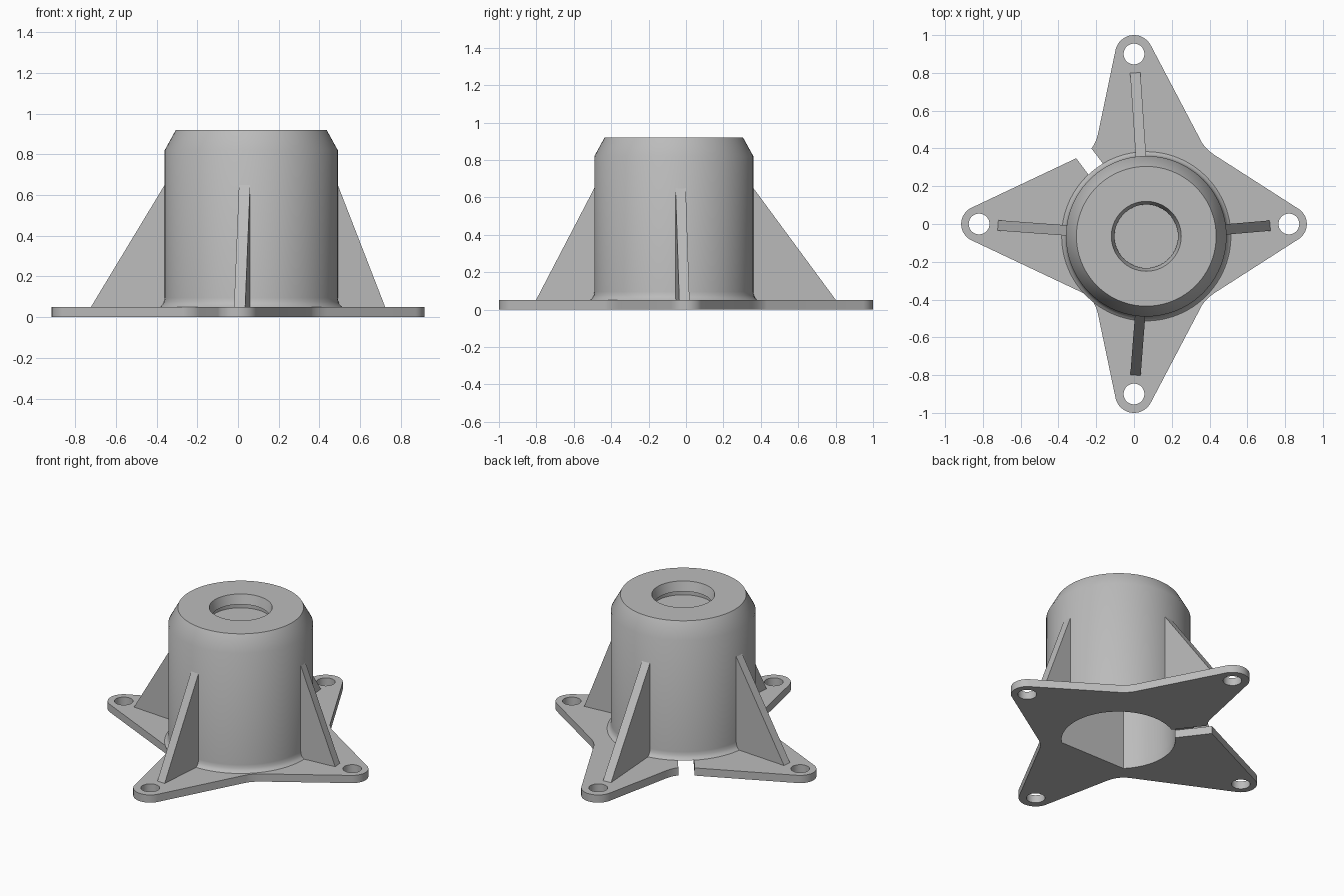
import bpy, bmesh, math
from mathutils import Vector

if "Cube" in bpy.data.objects:
    bpy.data.objects.remove(bpy.data.objects["Cube"], do_unlink=True)

CX, CY = 0.065, -0.065        # axis of the housing
THICK = 0.05                  # base plate thickness
BORE = 0.335
TIP_R = 0.095
TIPS = [(0.82, 0), (0, 0.9), (-0.82, 0), (0, -0.9)]

grey = bpy.data.materials.new("plain grey")
grey.use_nodes = True
grey.diffuse_color = (0.5, 0.5, 0.5, 1)
grey.node_tree.nodes["Principled BSDF"].inputs["Base Color"].default_value = (0.5, 0.5, 0.5, 1)


def make(name, bm):
    bmesh.ops.recalc_face_normals(bm, faces=bm.faces)
    mesh = bpy.data.meshes.new(name)
    bm.to_mesh(mesh)
    bm.free()
    mesh.materials.append(grey)
    ob = bpy.data.objects.new(name, mesh)
    bpy.context.collection.objects.link(ob)
    return ob


def prism(name, points, push):
    """Extrude a closed outline along a vector."""
    bm = bmesh.new()
    face = bm.faces.new([bm.verts.new(p) for p in points])
    out = bmesh.ops.extrude_face_region(bm, geom=[face])
    verts = [v for v in out["geom"] if isinstance(v, bmesh.types.BMVert)]
    bmesh.ops.translate(bm, verts=verts, vec=push)
    return make(name, bm)


def arc(x, y, r, a, b, n):
    angles = [math.radians(a + (b - a) * i / n) for i in range(n + 1)]
    return [(x + r * math.cos(t), y + r * math.sin(t)) for t in angles]


def blend(a, c, b, n=8):
    """Rounded inner corner with control point c."""
    a, b, c = Vector(a), Vector(b), Vector(c)
    ts = [i / n for i in range(n + 1)]
    return [tuple(a * (1 - t) ** 2 + c * 2 * t * (1 - t) + b * t * t) for t in ts]


def cut(ob, cutter):
    mod = ob.modifiers.new("cut", 'BOOLEAN')
    mod.operation, mod.solver, mod.object = 'DIFFERENCE', 'EXACT', cutter
    bpy.context.view_layer.objects.active = ob
    bpy.ops.object.modifier_apply(modifier=mod.name)


def smooth(ob):
    bpy.ops.object.select_all(action='DESELECT')
    ob.select_set(True)
    bpy.context.view_layer.objects.active = ob
    bpy.ops.object.shade_smooth_by_angle(angle=math.radians(32))


def flat(points, z):
    return [(x, y, z) for x, y in points]


# Four-pointed base plate: back half outlined, then mirrored to the front
half = (arc(*TIPS[0], TIP_R, 0, 57, 10)
        + blend((0.45, 0.35), (0.388, 0.387), (0.36, 0.43))
        + arc(*TIPS[1], 0.1, 28, 167, 20)
        + blend((-0.19, 0.48), (-0.208, 0.395), (-0.27, 0.365))
        + arc(*TIPS[2], TIP_R, 115, 180, 10))
outline = half + [(x, -y) for x, y in reversed(half[1:-1])]
plate = prism("base_plate", flat(outline, 0), (0, 0, THICK))

# Hollow housing: revolved outer shell with a shallow pocket in the top
profile = [(0, THICK), (0.448, THICK), (0.436, 0.06), (0.428, 0.075), (0.425, 0.095),
           (0.425, 0.82), (0.37, 0.92), (0.185, 0.92), (0.168, 0.86), (0.185, 0.855),
           (0.185, 0.83), (0, 0.83)]
bm = bmesh.new()
verts = [bm.verts.new((CX + r, CY, z)) for r, z in profile]
edges = [bm.edges.new(pair) for pair in zip(verts, verts[1:])]
bmesh.ops.spin(bm, geom=verts + edges, cent=(CX, CY, 0), axis=(0, 0, 1),
               angle=math.tau, steps=96, use_duplicate=False)
bmesh.ops.remove_doubles(bm, verts=bm.verts, dist=0.0005)
body = make("housing", bm)

# Bore with one flat wall, open at the bottom
bore = prism("bore_cutter", flat(arc(CX, CY, BORE, -45, 225, 72), -0.1), (0, 0, 0.85))
cut(plate, bore)
cut(body, bore)

# Screw holes in the tips
cutters = [bore]
for x, y in TIPS:
    hole = prism("hole_cutter", flat(arc(x, y, 0.055, 0, 350, 35), -0.1), (0, 0, 0.3))
    cut(plate, hole)
    cutters.append(hole)

# Cable slot from the bore out through the plate
out = Vector((-0.335, 0.445, 0)).normalized()
side = Vector((-out.y, out.x, 0)) * 0.048
start = Vector((CX, CY, -0.1)) + out * 0.25
end = start + out * 0.5
slot = prism("slot_cutter", [start - side, end - side, end + side, start + side], (0, 0, 0.3))
cut(plate, slot)
cutters.append(slot)
for c in cutters:
    bpy.data.objects.remove(c, do_unlink=True)

smooth(plate)
smooth(body)

# Triangular ribs from the housing towards each screw hole
axis = Vector((CX, CY, 0))
for name, tip in zip(("left", "back", "right", "front"), TIPS):
    ray = Vector((*tip, 0)) - axis
    reach = ray.length - 0.1
    ray.normalize()
    across = Vector((-ray.y, ray.x, 0)) * 0.055
    tri = [(0.4, THICK), (reach, THICK), (0.424, 0.65), (0.4, 0.65)]
    pts = [axis + ray * r + Vector((0, 0, z)) - across / 2 for r, z in tri]
    prism(name + "_rib", pts, across)
